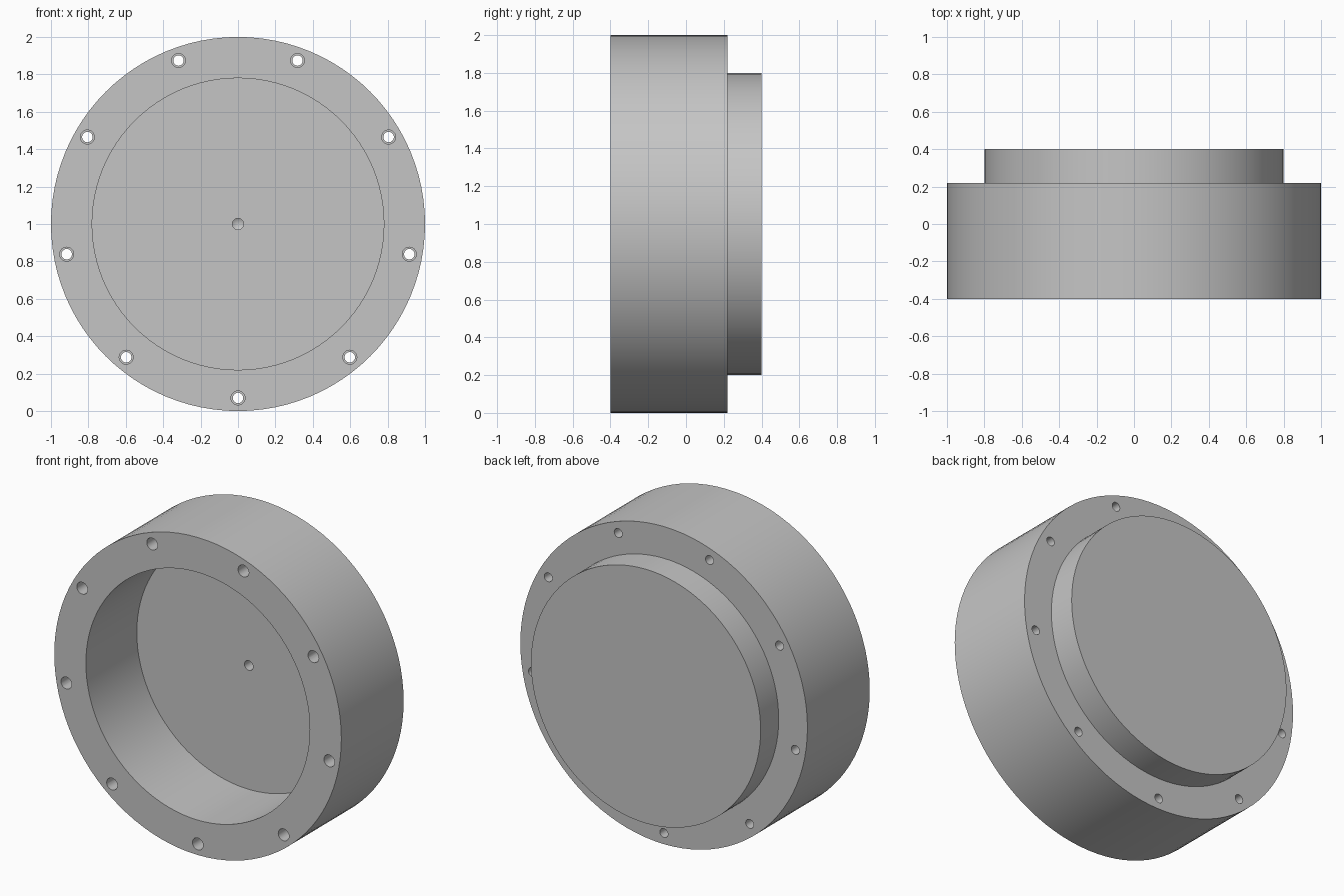
import bpy, bmesh, math
from mathutils import Matrix, Vector

if "Cube" in bpy.data.objects:
    bpy.data.objects.remove(bpy.data.objects["Cube"])

metal = bpy.data.materials.new("light_grey")
metal.diffuse_color = (0.56, 0.56, 0.56, 1)
metal.use_nodes = True
metal.node_tree.nodes["Principled BSDF"].inputs["Base Color"].default_value = metal.diffuse_color


def lathe(bm, profile, steps, centre):
    """Revolve (radius, y) points about the y axis through centre."""
    cx, cz = centre
    verts = [bm.verts.new((cx, y, cz + r)) for r, y in profile]
    edges = [bm.edges.new(pair) for pair in zip(verts, verts[1:])]
    bmesh.ops.spin(bm, geom=verts + edges, cent=Vector((cx, 0, cz)), axis=(0, 1, 0),
                   angle=math.tau, steps=steps)
    bmesh.ops.remove_doubles(bm, verts=bm.verts[:], dist=1e-5)


def make_object(name, bm):
    bmesh.ops.recalc_face_normals(bm, faces=bm.faces[:])
    mesh = bpy.data.meshes.new(name)
    bm.to_mesh(mesh)
    bm.free()
    mesh.materials.append(metal)
    obj = bpy.data.objects.new(name, mesh)
    bpy.context.collection.objects.link(obj)
    return obj


# Stepped round housing: centre drill point, recess, front rim, rear boss
bm = bmesh.new()
lathe(bm, [(0, 0.225), (0.03, 0.207), (0.03, 0.107), (0.78, 0.107), (0.78, -0.4),
           (1, -0.4), (1, 0.22), (0.8, 0.22), (0.8, 0.4), (0, 0.4)], 96, (0, 1))
housing = make_object("housing", bm)

# Nine counterbored screw holes around the rim
bm = bmesh.new()
for i in range(9):
    a = math.radians(-90 + 40 * i)
    lathe(bm, [(0, -0.5), (0.0375, -0.5), (0.0375, -0.09), (0.028, -0.09),
               (0.028, 0.3), (0, 0.3)], 24,
          (0.93 * math.cos(a), 1 + 0.93 * math.sin(a)))
cutter = make_object("screw_hole_cutter", bm)
cutter.hide_render = True

cut = housing.modifiers.new("screw_holes", 'BOOLEAN')
cut.operation = 'DIFFERENCE'
cut.solver = 'EXACT'
cut.object = cutter

# Apply the holes, then smooth the curved walls
bpy.context.view_layer.objects.active = housing
housing.select_set(True)
bpy.ops.object.modifier_apply(modifier=cut.name)
bpy.data.objects.remove(cutter)
bpy.ops.object.shade_smooth_by_angle(angle=math.radians(25))
